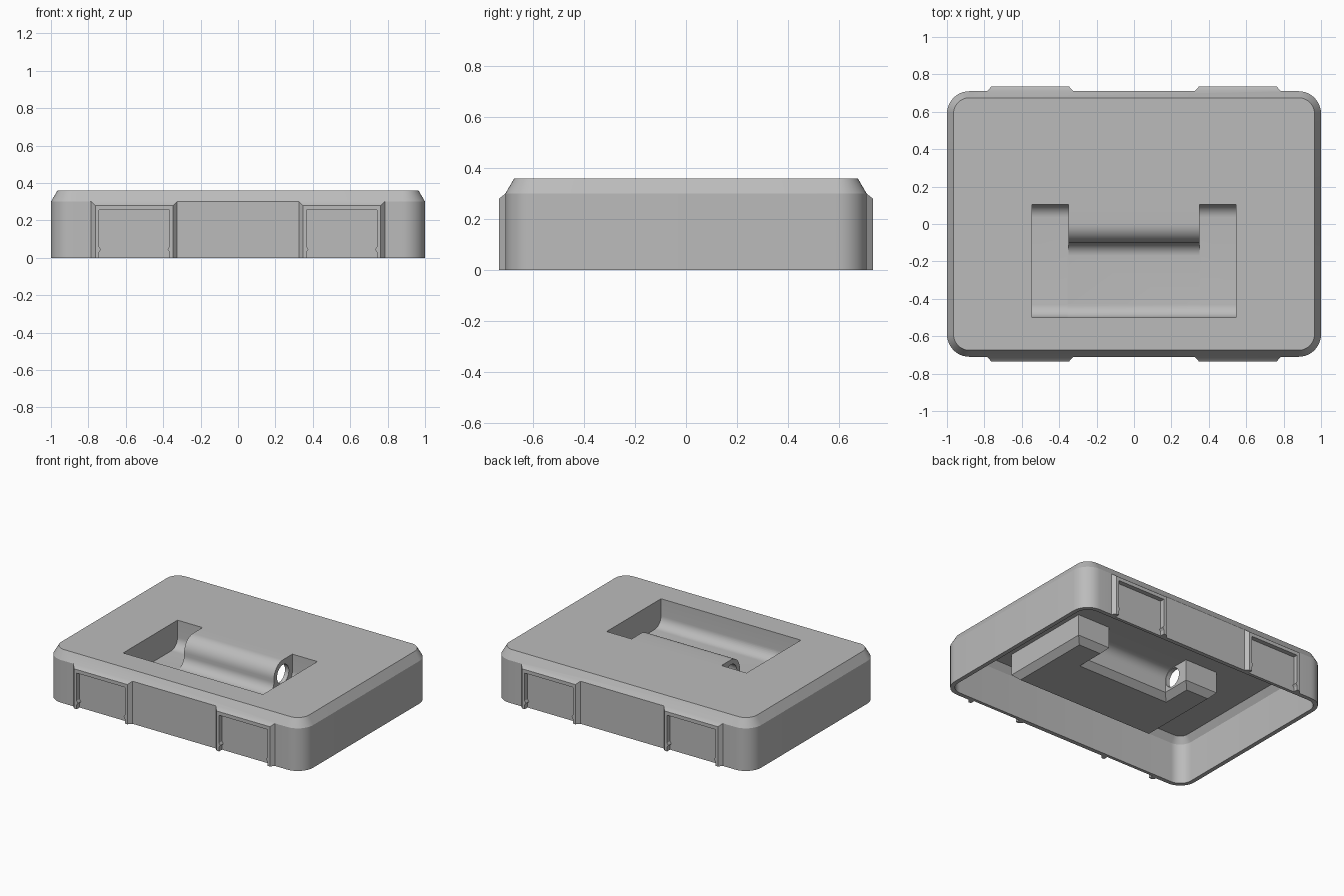
import bpy, bmesh, math

cube = bpy.data.objects.get("Cube")
if cube:
    bpy.data.objects.remove(cube, do_unlink=True)

grey = bpy.data.materials.new("plastic grey")
grey.use_nodes = True
colour = (0.5, 0.5, 0.5, 1)
grey.diffuse_color = colour
grey.node_tree.nodes["Principled BSDF"].inputs["Base Color"].default_value = colour


def loft(name, rings):
    """Closed solid through matching rings of 3D points."""
    bm = bmesh.new()
    loops = [[bm.verts.new(p) for p in ring] for ring in rings]
    n = len(loops[0])
    for a, b in zip(loops, loops[1:]):
        for i in range(n):
            j = (i + 1) % n
            bm.faces.new((a[i], a[j], b[j], b[i]))
    bm.faces.new(loops[0])
    bm.faces.new(loops[-1])
    bmesh.ops.recalc_face_normals(bm, faces=bm.faces)
    mesh = bpy.data.meshes.new(name)
    bm.to_mesh(mesh)
    bm.free()
    mesh.materials.append(grey)
    obj = bpy.data.objects.new(name, mesh)
    bpy.context.collection.objects.link(obj)
    return obj


def arc(cx, cy, r, start, end, steps=10):
    angles = [math.radians(start + (end - start) * i / steps) for i in range(steps + 1)]
    return [(cx + r * math.cos(a), cy + r * math.sin(a)) for a in angles]


def round_rect(hx, hy, r, z):
    pts = []
    for k, (sx, sy) in enumerate([(1, 1), (-1, 1), (-1, -1), (1, -1)]):
        pts += arc(sx * (hx - r), sy * (hy - r), r, k * 90, k * 90 + 90)
    return [(x, y, z) for x, y in pts]


def rect(x0, x1, y0, y1, z):
    return [(x0, y0, z), (x1, y0, z), (x1, y1, z), (x0, y1, z)]


def sweep_x(name, profile, x0, x1):
    """Extrude a y-z profile along x."""
    return loft(name, [[(x, y, z) for y, z in profile] for x in (x0, x1)])


def combine(target, tool, operation):
    mod = target.modifiers.new(operation, "BOOLEAN")
    mod.operation = operation
    mod.solver = "EXACT"
    mod.object = tool
    bpy.context.view_layer.objects.active = target
    bpy.ops.object.modifier_apply(modifier=mod.name)
    bpy.data.objects.remove(tool, do_unlink=True)


# Hollow lid with chamfered top rim
lid = loft("case_lid", [round_rect(1, 0.71, 0.12, 0),
                        round_rect(1, 0.71, 0.12, 0.30),
                        round_rect(0.965, 0.675, 0.085, 0.36)])
combine(lid, loft("cavity", [round_rect(0.97, 0.68, 0.09, -0.1),
                             round_rect(0.97, 0.68, 0.09, 0.285),
                             round_rect(0.94, 0.65, 0.06, 0.33)]), "DIFFERENCE")

# Housing that hangs below the lid around the handle pocket
combine(lid, loft("pocket_housing", [rect(-0.535, 0.535, -0.49, 0.095, 0.14),
                                     rect(-0.575, 0.575, -0.53, 0.135, 0.18),
                                     rect(-0.575, 0.575, -0.53, 0.135, 0.345)]), "UNION")

# Slot under the handle, with chamfered mouth
grip_y, grip_z = 0, 0.26
slot = [(-0.07, 0.1)] + arc(grip_y, grip_z, 0.07, 180, 90) + [(0.3, 0.33), (0.3, 0.1)]
combine(lid, sweep_x("slot", slot, -0.32, 0.32), "DIFFERENCE")
combine(lid, loft("slot_mouth", [rect(-0.37, 0.37, -0.12, 0.3, 0.13),
                                 rect(-0.32, 0.32, -0.07, 0.3, 0.18)]), "DIFFERENCE")

# Pocket: two side arms and the middle in front of the rounded grip
floor, fillet = 0.17, 0.07
front = [(-0.5, 0.45)] + arc(-0.5 + fillet, floor + fillet, fillet, 180, 270)
arm = front + arc(0.105 - fillet, floor + fillet, fillet, 270, 360) + [(0.105, 0.45)]
middle = (front + arc(-0.1 - fillet, floor + fillet, fillet, 270, 360)
          + arc(grip_y, grip_z, 0.1, 180, 90) + [(0, 0.45)])
for side in (-1, 1):
    combine(lid, sweep_x("pocket_arm", arm, side * 0.35, side * 0.545), "DIFFERENCE")
combine(lid, sweep_x("pocket_middle", middle, -0.36, 0.36), "DIFFERENCE")

# Round hole in each end of the grip
hole = arc(grip_y, grip_z, 0.066, 0, 360, 32)[:-1]
combine(lid, sweep_x("grip_hole", hole, -0.4, 0.4), "DIFFERENCE")


# Latch frames, open at the bottom, with small snap bumps inside
def latch(cx, side):
    def ring(half, top, y):
        return [(cx + sx * half, side * y, z)
                for sx, z in ((-1, 0), (1, 0), (1, top), (-1, top))]

    combine(lid, loft("latch_frame", [ring(0.23, 0.30, 0.695), ring(0.23, 0.30, 0.71),
                                      ring(0.208, 0.28, 0.735)]), "UNION")
    edge = [(0.188, -0.1), (0.188, 0.03), (0.178, 0.045), (0.188, 0.06), (0.188, 0.255)]
    outline = edge + [(-x, z) for x, z in reversed(edge)]
    combine(lid, loft("latch_recess", [[(cx + x, side * y, z) for x, z in outline]
                                       for y in (0.702, 0.8)]), "DIFFERENCE")


for side in (-1, 1):
    for cx in (-0.555, 0.555):
        latch(cx, side)

# Smooth curves, crisp edges
bpy.ops.object.select_all(action="DESELECT")
lid.select_set(True)
bpy.context.view_layer.objects.active = lid
bpy.ops.object.shade_smooth_by_angle(angle=math.radians(25))
